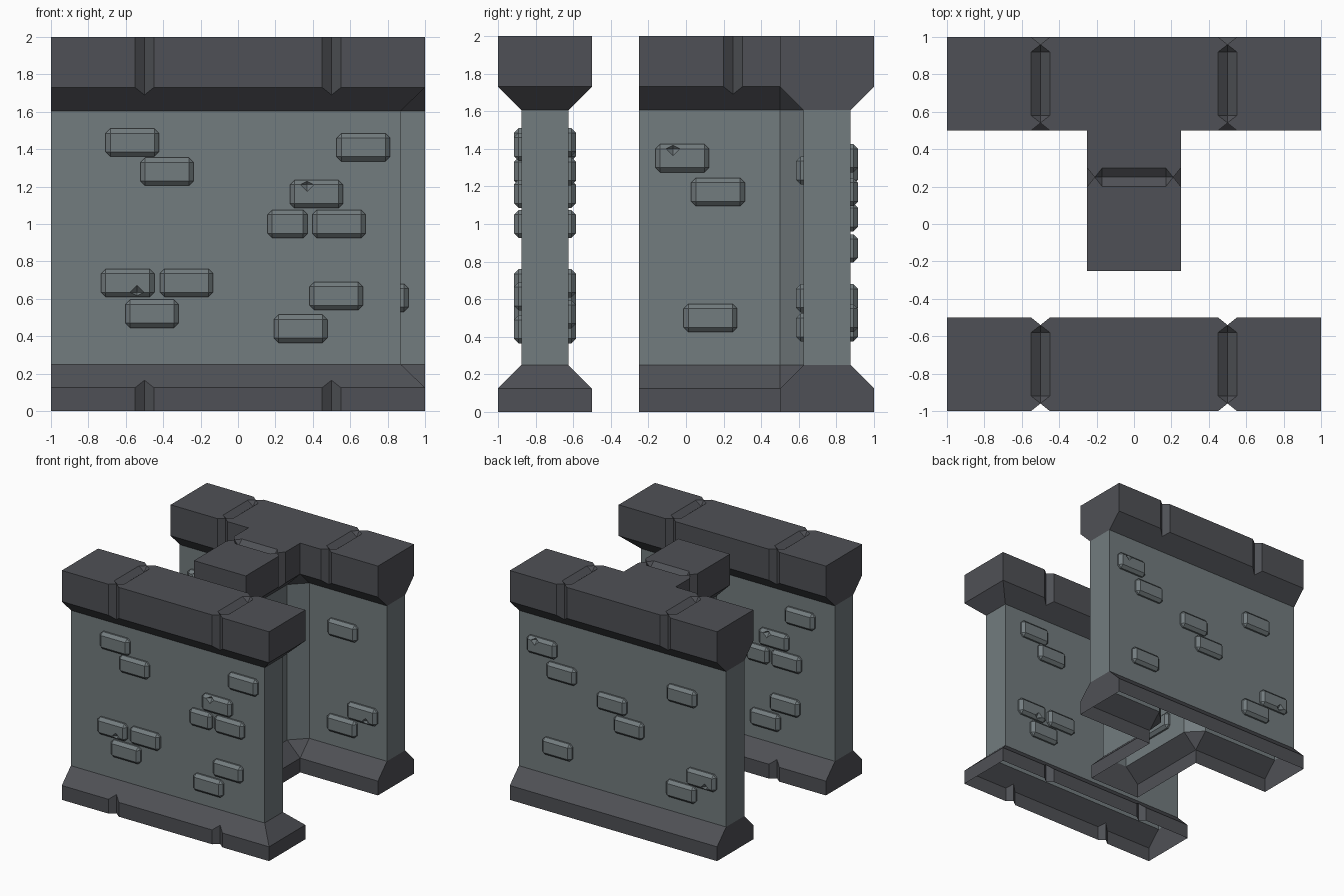
import bpy, bmesh
from math import pi
from mathutils import Matrix, Vector

if "Cube" in bpy.data.objects:
    bpy.data.objects.remove(bpy.data.objects["Cube"])


def material(name, color):
    m = bpy.data.materials.new(name)
    m.diffuse_color = (*color, 1)
    m.use_nodes = True
    m.node_tree.nodes["Principled BSDF"].inputs["Base Color"].default_value = m.diffuse_color
    return m


TRIM = material("dark trim stone", (0.078, 0.081, 0.092))
STONE = material("grey wall stone", (0.170, 0.200, 0.210))


def to_object(name, bm, mats):
    bmesh.ops.recalc_face_normals(bm, faces=bm.faces)
    me = bpy.data.meshes.new(name)
    bm.to_mesh(me)
    bm.free()
    ob = bpy.data.objects.new(name, me)
    bpy.context.collection.objects.link(ob)
    for m in mats:
        me.materials.append(m)
    return ob


def hull(bm, points, matrix):
    vs = [bm.verts.new(matrix @ Vector(p)) for p in points]
    bmesh.ops.convex_hull(bm, input=vs)


def cut(ob, cutter_bm):
    cutter = to_object("cutter", cutter_bm, [])
    cutter.hide_render = True
    mod = ob.modifiers.new("cut", 'BOOLEAN')
    mod.operation = 'DIFFERENCE'
    mod.solver = 'EXACT'
    mod.object = cutter
    bpy.context.view_layer.objects.active = ob
    bpy.ops.object.modifier_apply(modifier=mod.name)
    bpy.data.objects.remove(cutter)


# V grooves: vertical ones on both sides, a pointed one across the top
def side_grooves(bm, m, z0):
    for s in (-1, 1):
        hull(bm, [(x, s * 0.25 + y, z) for z in (z0, 2.1)
                  for x, y in ((-.05, 0), (.05, 0), (0, -.04), (0, .04))], m)


def top_groove(bm, m):
    pts = [(x, y, 2) for x in (-.05, .05) for y in (-.17, .17)]
    pts += [(0, y, 2) for y in (-.209, .209)]
    pts += [(0, y, z) for y in (-.17, .17) for z in (1.96, 2.04)]
    hull(bm, pts, m)


# Wall: footprint rings stacked as wide base, narrow body, wide cap
def wall(name, outer, inner, grooves, z0):
    bm = bmesh.new()
    levels = ((0, outer), (.125, outer), (.25, inner),
              (1.605, inner), (1.73, outer), (2, outer))
    rings = [[bm.verts.new((x, y, z)) for x, y in ring] for z, ring in levels]
    n = len(outer)
    for a, b in zip(rings, rings[1:]):
        for i in range(n):
            j = (i + 1) % n
            bm.faces.new((a[i], a[j], b[j], b[i]))
    bm.faces.new(rings[0])
    bm.faces.new(rings[-1])
    bmesh.ops.remove_doubles(bm, verts=bm.verts, dist=1e-4)
    ob = to_object(name, bm, [TRIM, STONE])
    sides, tops = bmesh.new(), bmesh.new()
    for x, y, angle in grooves:
        m = Matrix.Translation((x, y, 0)) @ Matrix.Rotation(angle, 4, 'Z')
        side_grooves(sides, m, z0)
        top_groove(tops, m)
    cut(ob, sides)
    cut(ob, tops)
    # open underside, lighter body between the trims
    bm = bmesh.new()
    bm.from_mesh(ob.data)
    under = [f for f in bm.faces if all(v.co.z < .001 for v in f.verts)]
    bmesh.ops.delete(bm, geom=under, context='FACES')
    for f in bm.faces:
        zs = [v.co.z for v in f.verts]
        f.material_index = int(min(zs) > .24 and max(zs) < 1.61)
        f.smooth = False
    bm.to_mesh(ob.data)
    bm.free()
    return ob


# Bricks: bevelled blocks half sunk in a wall side, some with a chipped edge
def bricks(name, sides):
    bm, chips = bmesh.new(), bmesh.new()
    for (x, y, angle), layout in sides:
        base = Matrix.Translation((x, y, 0)) @ Matrix.Rotation(angle, 4, 'Z')
        for u, z, w, chip in layout:
            part = bmesh.new()
            bmesh.ops.create_cube(part, size=1)
            bmesh.ops.scale(part, vec=(w, .08, .15), verts=part.verts)
            bmesh.ops.bevel(part, geom=part.edges[:], offset=.025, segments=1,
                            affect='EDGES', profile=.5)
            part.transform(base @ Matrix.Translation((u, 0, z)))
            me = bpy.data.meshes.new("brick")
            part.to_mesh(me)
            part.free()
            bm.from_mesh(me)
            bpy.data.meshes.remove(me)
            if chip:
                m = base @ Matrix.Translation((u - .05 * chip, -.041, z + .05 * chip))
                r = .038
                hull(chips, [(r, 0, 0), (-r, 0, 0), (0, r, 0), (0, -r, 0),
                             (0, 0, r), (0, 0, -r)], m)
    cut(to_object(name, bm, [STONE]), chips)


W = .285

# Straight front wall, its right end flared
wall("straight_wall",
     [(-1, -1), (1, -1), (1, -.5), (-1, -.5)],
     [(-1, -.875), (.87, -.875), (.87, -.625), (-1, -.625)],
     [(-.5, -.75, 0), (.5, -.75, 0)], -.1)
layout = [(-.565, 1.435, W, 0), (-.38, 1.28, W, 0), (.67, 1.41, W, 0),
          (.42, 1.16, W, 1), (.265, 1.0, .215, 0), (.54, 1.0, W, 0),
          (-.59, .685, W, -1), (-.275, .685, W, 0), (-.46, .52, W, 0),
          (.525, .615, W, 0), (.335, .44, W, 0)]
bricks("straight_wall_bricks", [((0, -.875, 0), layout), ((0, -.625, pi), layout)])

# T-shaped wall, with body corners chamfered where the stem joins
right_out = [(.25, -.25), (.25, .5), (.25, .5), (1, .5), (1, 1)]
right_in = [(.125, -.25), (.125, .5), (.25, .625), (1, .625), (1, .875)]


def mirrored(half):
    return half + [(-x, y) for x, y in reversed(half)]


wall("t_wall", mirrored(right_out), mirrored(right_in),
     [(-.5, .75, 0), (.5, .75, 0), (0, .25, pi / 2)], 1.5)
left = [(-.77, 1.35, W, 1), (-.58, 1.17, W, 0), (-.62, .5, W, 0)]
right = [(.58, 1.285, W, 0), (.77, .605, W, -1), (.575, .45, W, 0)]
middle = [(-.095, 1.035, W, 0), (.07, .87, W, 0)]
bricks("t_wall_bricks", [((0, .875, pi), left + middle + right),
                         ((0, .625, 0), left + right),
                         ((.125, .75, pi / 2), left),
                         ((-.125, .75, -pi / 2), right)])
